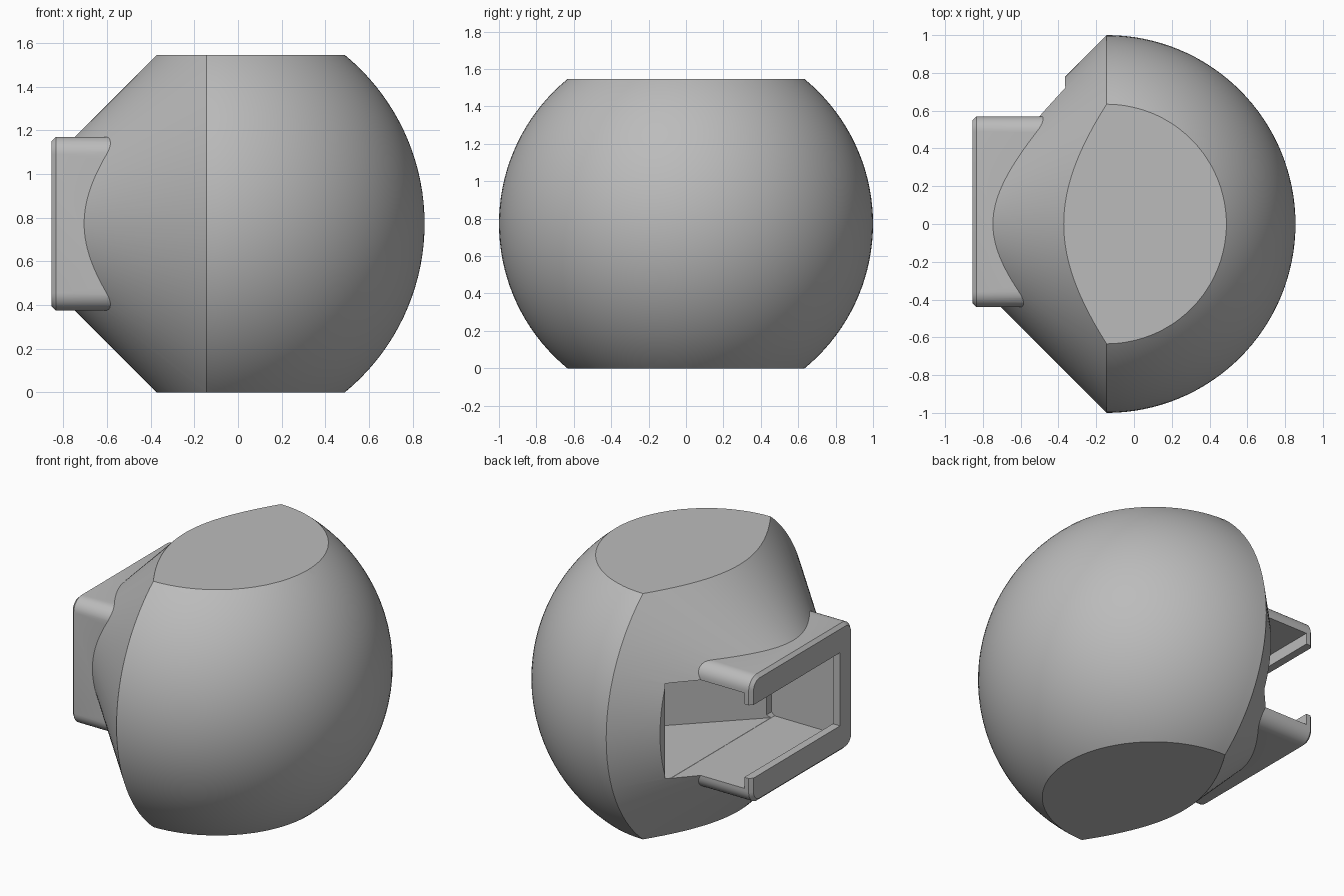
import bpy, bmesh, math
from mathutils import Vector, Matrix

if "Cube" in bpy.data.objects:
    bpy.data.objects.remove(bpy.data.objects["Cube"])

ZC = 0.773           # height of the body's axis
SX = -0.145          # x of the sphere centre, where the cone starts

grey = bpy.data.materials.new("plain grey")
grey.diffuse_color = (0.5, 0.5, 0.5, 1)
grey.use_nodes = True
grey.node_tree.nodes["Principled BSDF"].inputs["Base Color"].default_value = grey.diffuse_color


def finish(bm, name):
    bmesh.ops.recalc_face_normals(bm, faces=bm.faces)
    me = bpy.data.meshes.new(name)
    bm.to_mesh(me)
    bm.free()
    ob = bpy.data.objects.new(name, me)
    bpy.context.collection.objects.link(ob)
    return ob


def loft(name, rings):
    """Closed solid skinned through rings that have equal point counts."""
    bm = bmesh.new()
    loops = [[bm.verts.new(p) for p in ring] for ring in rings]
    n = len(loops[0])
    for a, b in zip(loops, loops[1:]):
        for i in range(n):
            j = (i + 1) % n
            bm.faces.new((a[i], a[j], b[j], b[i]))
    bm.faces.new(loops[0])
    bm.faces.new(loops[-1])
    return finish(bm, name)


def rect(x, y0, y1, half, r=0.0, steps=8):
    """Rectangle in the yz plane at x, with optional rounded corners."""
    z0, z1 = ZC - half, ZC + half
    if r == 0:
        return [(x, y0, z0), (x, y1, z0), (x, y1, z1), (x, y0, z1)]
    pts = []
    centres = [(y1 - r, z1 - r), (y0 + r, z1 - r), (y0 + r, z0 + r), (y1 - r, z0 + r)]
    for k, (cy, cz) in enumerate(centres):
        for s in range(steps + 1):
            a = math.pi / 2 * (k + s / steps)
            pts.append((x, cy + r * math.cos(a), cz + r * math.sin(a)))
    return pts


def boolean(target, tool, operation):
    mod = target.modifiers.new(operation.lower(), 'BOOLEAN')
    mod.operation = operation
    mod.solver = 'EXACT'
    mod.object = tool
    bpy.context.view_layer.objects.active = target
    bpy.ops.object.modifier_apply(modifier=mod.name)
    bpy.data.objects.remove(tool)


# Ball body: half sphere and 45 degree cone, turned about the x axis
bm = bmesh.new()
N = 32
profile = [(-0.80, 0.0), (-0.80, 0.345)]
profile += [(SX + math.sin(math.pi / 2 * i / N), math.cos(math.pi / 2 * i / N)) for i in range(N)]
profile.append((SX + 1, 0.0))
verts = [bm.verts.new((x, 0, ZC + r)) for x, r in profile]
edges = [bm.edges.new(p) for p in zip(verts, verts[1:])]
bmesh.ops.spin(bm, geom=verts + edges, cent=(0, 0, ZC), axis=(1, 0, 0),
               angle=2 * math.pi, steps=128, use_merge=True)
bmesh.ops.remove_doubles(bm, verts=bm.verts, dist=1e-5)
bmesh.ops.recalc_face_normals(bm, faces=bm.faces)

# Flat top and bottom
for z, direction in ((0.0, -1), (2 * ZC, 1)):
    geom = bm.verts[:] + bm.edges[:] + bm.faces[:]
    cut = bmesh.ops.bisect_plane(bm, geom=geom, plane_co=(0, 0, z),
                                 plane_no=(0, 0, direction), clear_outer=True)
    rim = [e for e in cut["geom_cut"] if isinstance(e, bmesh.types.BMEdge)]
    bmesh.ops.contextual_create(bm, geom=rim)
body = finish(bm, "ball_mount")

# Rounded holder block with a small chamfer round its outer face
holder = loft("holder_block", [
    rect(-0.855, -0.42, 0.55, 0.378, 0.06),
    rect(-0.835, -0.44, 0.57, 0.398, 0.08),
    rect(-0.40, -0.44, 0.57, 0.398, 0.08)])
boolean(body, holder, 'UNION')

# Slide-in slot, open towards +y, with chamfered inner corners
slot = loft("slot_cutter", [
    rect(-0.805, -0.33, 1.3, 0.30),
    rect(-0.385, -0.33, 1.3, 0.30),
    rect(-0.365, -0.33, 1.3, 0.28)])
boolean(body, slot, 'DIFFERENCE')

# Narrower mouth that leaves retaining lips
mouth = loft("mouth_cutter", [
    rect(-1.0, -0.31, 1.3, 0.23),
    rect(-0.70, -0.31, 1.3, 0.23)])
boolean(body, mouth, 'DIFFERENCE')

# Deep pocket with 45 degree walls behind the slot
plan = [(-0.6, -0.328), (-0.416, -0.328), (0.138, 0.226), (-0.365, 0.728), (-0.6, 0.728)]
pocket = loft("pocket_cutter", [[(x, y, ZC + s * 0.299) for x, y in plan] for s in (-1, 1)])
boolean(body, pocket, 'DIFFERENCE')

# Material and shading
body.data.materials.clear()
body.data.materials.append(grey)
for poly in body.data.polygons:
    poly.material_index = 0
bpy.ops.object.select_all(action='DESELECT')
body.select_set(True)
bpy.context.view_layer.objects.active = body
bpy.ops.object.shade_smooth_by_angle(angle=math.radians(25))
